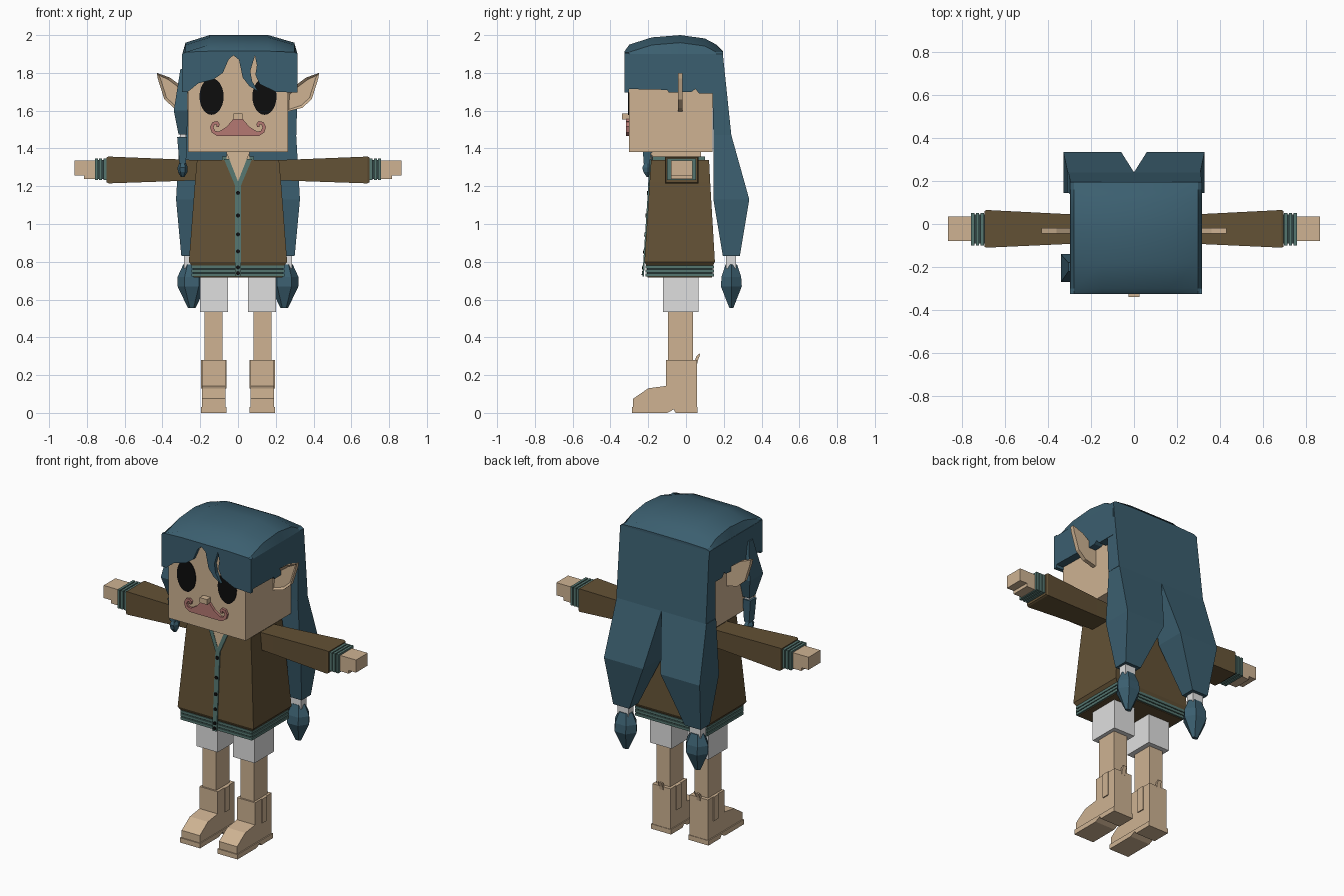
import bpy, bmesh, math

if "Cube" in bpy.data.objects:
    bpy.data.objects.remove(bpy.data.objects["Cube"])


def material(name, r, g, b):
    m = bpy.data.materials.new(name)
    m.use_nodes = True
    m.diffuse_color = (r, g, b, 1)
    m.node_tree.nodes["Principled BSDF"].inputs["Base Color"].default_value = (r, g, b, 1)
    return m


SKIN = material("skin", .62, .45, .29)
HAIR = material("blue_hair", .044, .114, .16)
BROWN = material("brown_cloth", .125, .083, .036)
TEAL = material("teal_trim", .09, .18, .16)
DARK = material("dark_trim", .03, .06, .06)
PINK = material("pink_moustache", .46, .19, .17)
WHITE = material("white_cloth", .74, .74, .74)
BLACK = material("black", .004, .004, .004)


def loft(name, rings, mat):
    """Skin closed rings of equal length and cap both ends."""
    bm = bmesh.new()
    rows = [[bm.verts.new(p) for p in ring] for ring in rings]
    n = len(rows[0])
    for a, b in zip(rows, rows[1:]):
        for i in range(n):
            j = (i + 1) % n
            bm.faces.new((a[i], a[j], b[j], b[i]))
    bm.faces.new(rows[0])
    bm.faces.new(rows[-1])
    bmesh.ops.recalc_face_normals(bm, faces=bm.faces[:])
    me = bpy.data.meshes.new(name)
    bm.to_mesh(me)
    bm.free()
    me.materials.append(mat)
    ob = bpy.data.objects.new(name, me)
    bpy.context.collection.objects.link(ob)
    return ob


def rz(z, x0, x1, y0, y1):
    return [(x0, y0, z), (x1, y0, z), (x1, y1, z), (x0, y1, z)]


def rx(x, y0, y1, z0, z1):
    return [(x, y0, z0), (x, y1, z0), (x, y1, z1), (x, y0, z1)]


def box(name, x, y, z, mat):
    return loft(name, [rz(z[0], *x, *y), rz(z[1], *x, *y)], mat)


def prism_y(name, pts, y0, y1, mat):
    return loft(name, [[(x, y, z) for x, z in pts] for y in (y0, y1)], mat)


def prism_x(name, pts, x0, x1, mat):
    return loft(name, [[(x, y, z) for y, z in pts] for x in (x0, x1)], mat)


def chest_y(z):
    return -.185 - .035 * (1.34 - z) / .54


def chest_plate(name, pts, lift, mat):
    """Thin plate lying on the sloping jacket front."""
    return loft(name, [[(x, chest_y(z) + d, z) for x, z in pts] for d in (-lift, .002)], mat)


def ellipse(cx, cz, a, b, n=24):
    return [(cx + a * math.cos(t * math.tau / n), cz + b * math.sin(t * math.tau / n)) for t in range(n)]


def bulb(name, cx, cy, levels, mat):
    rings = []
    for z, a, b in levels:
        rings.append([(x, y, z) for x, y in ellipse(cx, cy, a, b, 6)])
    return loft(name, rings, mat)


# Head and face
box("head", (-.265, .265), (-.303, .14), (1.38, 1.9), SKIN)
box("neck", (-.06, .06), (-.18, .08), (1.33, 1.39), SKIN)
box("nose", (-.025, .025), (-.34, -.3), (1.553, 1.585), SKIN)
half = [(0, 1.465), (.11, 1.465), (.14, 1.485), (.148, 1.515), (.135, 1.54), (.11, 1.545),
        (.097, 1.53), (.102, 1.513), (.114, 1.515), (.113, 1.527), (.124, 1.526),
        (.13, 1.51), (.12, 1.492), (.1, 1.49), (.06, 1.515), (.025, 1.556), (0, 1.556)]
prism_y("moustache", half + [(-x, z) for x, z in half[-2:0:-1]], -.318, -.3, PINK)

ear = [(.26, 1.69), (.30, 1.73), (.36, 1.775), (.43, 1.80), (.425, 1.77), (.39, 1.66),
       (.34, 1.615), (.26, 1.595)]
for s, side in ((1, "left"), (-1, "right")):
    prism_y(side + "_eye", ellipse(s * .14, 1.675, .064, .097), -.308, -.302, BLACK)
    ob = prism_y(side + "_ear", [(s * x, z) for x, z in ear], -.043, -.018, SKIN)
    bm = bmesh.new()
    bm.from_mesh(ob.data)
    front = [f for f in bm.faces if f.normal.y < -.9]
    bmesh.ops.inset_individual(bm, faces=front, thickness=.014, depth=-.012)
    bm.to_mesh(ob.data)
    bm.free()

# Hair: domed cap, side panels and fringe locks
sections = []
for y, d in ((-.325, .085), (-.3, .05), (-.18, .012), (-.03, 0), (.1, .018), (.16, .05), (.195, .09)):
    low, mid = max(1.96 - d, 1.91), max(2 - d, 1.915)
    sections.append([(-.295, y, 1.9), (-.278, y, low), (-.15, y, mid),
                     (.16, y, mid), (.298, y, low), (.315, y, 1.9)])
cap = loft("hair_cap", sections, HAIR)
bpy.ops.object.select_all(action='DESELECT')
cap.select_set(True)
bpy.context.view_layer.objects.active = cap
bpy.ops.object.shade_smooth_by_angle(angle=math.radians(25))

panel = [(-.325, 1.9), (-.325, 1.715), (-.1, 1.71), (-.09, 1.695), (.03, 1.7), (.05, 1.715),
         (.07, 1.69), (.19, 1.69), (.195, 1.9)]
prism_x("left_hair_panel", panel, .262, .315, HAIR)
prism_x("right_hair_panel", panel, -.297, -.262, HAIR)
prism_y("fringe_main", [(-.295, 1.905), (-.297, 1.70), (-.265, 1.70), (-.21, 1.745), (-.13, 1.765),
        (-.08, 1.80), (-.05, 1.87), (-.025, 1.893), (.005, 1.87), (.025, 1.775), (.06, 1.73),
        (.108, 1.70), (.075, 1.755), (.065, 1.81), (.09, 1.893), (.09, 1.905)], -.325, -.302, HAIR)
prism_y("fringe_side", [(.09, 1.905), (.09, 1.893), (.1, 1.84), (.092, 1.79), (.115, 1.74),
        (.2, 1.70), (.315, 1.695), (.315, 1.905)], -.325, -.302, HAIR)

# Back hair splitting into two tied tails
loft("back_hair", [rz(1.9, -.295, .315, .135, .195), rz(1.47, -.305, .31, .145, .24)], HAIR)
for s, side in ((1, "left"), (-1, "right")):
    loft(side + "_tail", [rz(z, s * a, s * b, c, d) for z, a, b, c, d in (
        (1.47, 0, .308, .145, .24), (1.13, .06, .328, .145, .335), (.83, .19, .30, .195, .285))], HAIR)
    box(side + "_tail_tie", sorted((s * .21, s * .285)), (.212, .265), (.765, .832), WHITE)
    bulb(side + "_tail_end", s * .245, .24,
         [(.785, .045, .035), (.72, .075, .06), (.67, .075, .064), (.555, .02, .012)], HAIR)

# Thin side lock with tie
loft("side_lock", [rz(1.82, -.305, -.27, -.22, -.18), rz(1.6, -.34, -.266, -.27, -.14),
                   rz(1.475, -.315, -.27, -.23, -.17)], HAIR)
box("side_lock_tie", (-.308, -.276), (-.22, -.18), (1.46, 1.475), WHITE)
loft("side_braid", [rz(1.46, -.322, -.27, -.23, -.17), rz(1.32, -.31, -.275, -.225, -.175)], HAIR)
bulb("side_braid_end", -.293, -.2,
     [(1.33, .015, .018), (1.3, .027, .036), (1.275, .025, .03), (1.25, .01, .01)], HAIR)

# Jacket body, collar and hem
loft("jacket", [rz(.78, -.245, .245, -.21, .143), rz(.8, -.26, .26, -.22, .153),
                rz(1.22, -.228, .228, chest_y(1.22), .128), rz(1.34, -.217, .217, -.185, .122)], BROWN)
box("collar", (-.085, .085), (-.178, .1), (1.335, 1.358), TEAL)
box("hem_core", (-.236, .236), (-.206, .14), (.722, .785), DARK)
for i in range(3):
    z = .722 + i * .021
    box("hem_band", (-.246, .246), (-.214, .148), (z, z + .016), TEAL)
box("hem_underside", (-.236, .236), (-.204, .138), (.718, .723), BROWN)

# Neck opening, placket and buttons
chest_plate("neck_opening", [(-.062, 1.378), (0, 1.225), (.062, 1.378)], .005, SKIN)
for s in (1, -1):
    chest_plate("neck_trim", [(s * .06, 1.345), (s * .075, 1.345), (s * .014, 1.2), (0, 1.2),
                              (0, 1.225), (s * .047, 1.345)], .007, TEAL)
chest_plate("placket", [(-.015, .722), (.015, .722), (.015, 1.21), (-.015, 1.21)], .006, TEAL)
for z in (1.165, 1.045, .945, .855, .77, .74):
    chest_plate("button", ellipse(0, z, .011, .011, 8), .01, BLACK)

for s, side in ((1, "left"), (-1, "right")):
    # Sleeve, ribbed cuff and hand
    loft(side + "_sleeve", [rx(s * x, *r) for x, *r in (
        (.2, -.09, .042, 1.232, 1.338), (.31, -.093, .046, 1.228, 1.342),
        (.685, -.11, .065, 1.215, 1.357), (.695, -.105, .06, 1.22, 1.352))], BROWN)
    loft(side + "_cuff_core", [rx(s * x, -.09, .043, 1.238, 1.338) for x in (.69, .755)], DARK)
    for i in range(3):
        x = .697 + i * .022
        loft(side + "_cuff_band", [rx(s * t, -.1, .052, 1.232, 1.347) for t in (x, x + .016)], TEAL)
    loft(side + "_hand", [rx(s * x, -.08, .035, 1.258, 1.336) for x in (.75, .865)], SKIN)
    loft(side + "_palm", [rx(s * x, -.08, .035, 1.238, 1.26) for x in (.75, .815)], SKIN)

    # Shorts and leg
    loft(side + "_shorts", [rz(z, s * .053, s * .2, -.123, .066) for z in (.535, .72)], WHITE)
    loft(side + "_leg", [rz(z, s * .083, s * .177, -.095, .037) for z in (.26, .56)], SKIN)

    # Boot with sole, side strap, instep band and heel tab
    prism_x(side + "_boot", [(-.28, .025), (-.28, .075), (-.2, .13), (-.105, .143), (-.105, .28),
                             (.058, .28), (.058, .025)], s * .066, s * .19, SKIN)
    prism_x(side + "_sole", [(-.286, 0), (-.286, .03), (.061, .03), (.061, 0), (-.055, 0),
                             (-.065, .018), (-.1, 0)], s * .06, s * .197, SKIN)
    for a, b in ((.06, .066), (.19, .196)):
        prism_x(side + "_boot_strap", [(-.04, .13), (-.04, .28), (.005, .28), (.005, .13)],
                s * a, s * b, SKIN)
    prism_x(side + "_heel_tab", [(.045, .27), (.055, .3), (.07, .315), (.075, .31), (.064, .28),
                                 (.06, .26)], s * .115, s * .14, SKIN)
